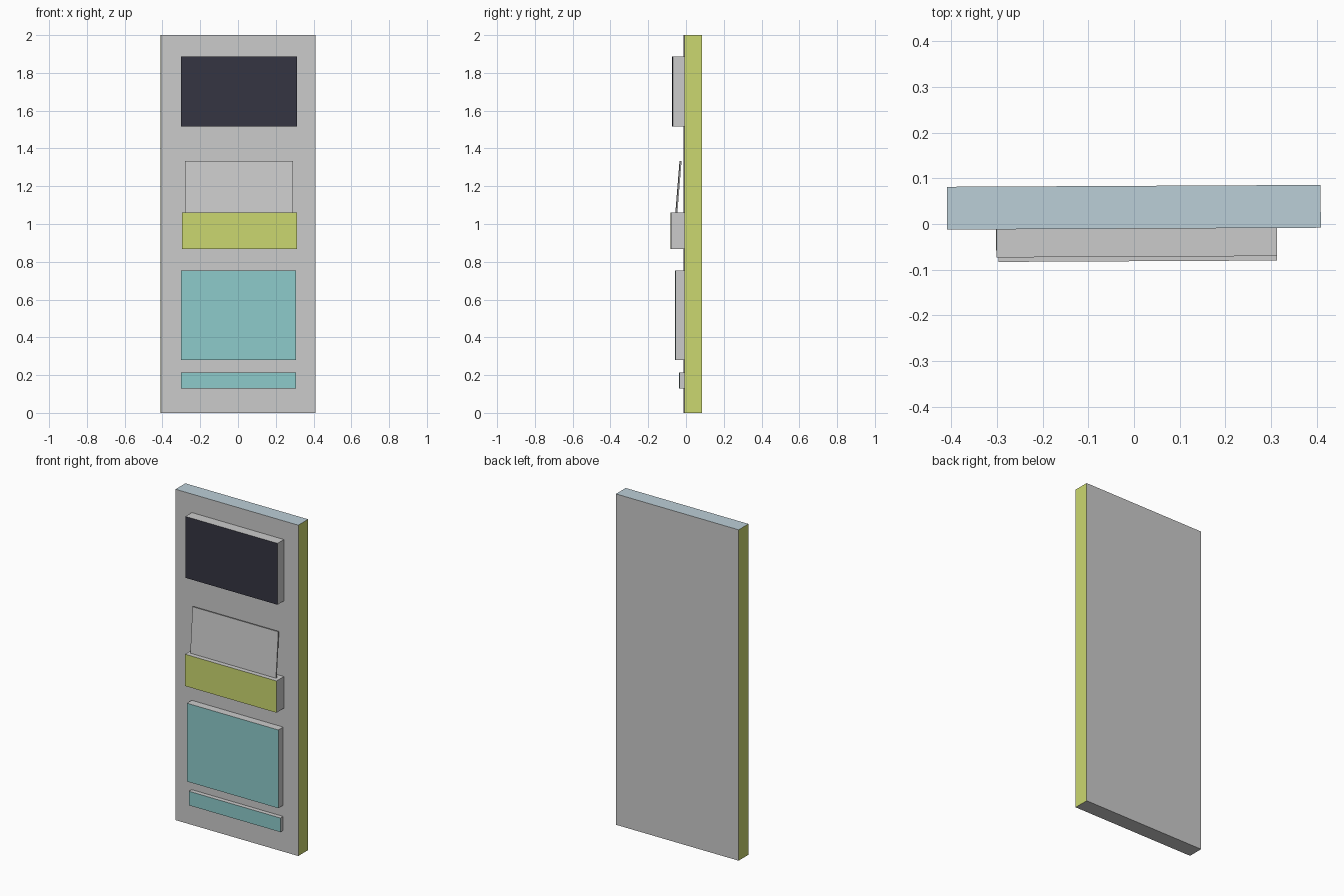
import bpy, bmesh, math
from mathutils import Matrix

if "Cube" in bpy.data.objects:
    bpy.data.objects.remove(bpy.data.objects["Cube"])

YAW = 0.005      # the whole cabinet stands very slightly turned
FACE = -0.0102   # front plane of the cabinet body


def material(name, rgb):
    m = bpy.data.materials.new(name)
    m.diffuse_color = (*rgb, 1)
    m.use_nodes = True
    m.node_tree.nodes["Principled BSDF"].inputs["Base Color"].default_value = m.diffuse_color
    return m


GREY = material("grey", (0.8, 0.8, 0.8))
DARK = material("dark_screen", (0.035, 0.035, 0.055))
YELLOW = material("yellow", (0.6, 0.68, 0.16))
TEAL = material("teal", (0.27, 0.6, 0.6))
BLUE = material("pale_blue", (0.5, 0.62, 0.68))


def box(name, x, y, z, paint=None, tilt=0.0):
    """Box from (min, max) ranges; paint maps a face direction to a material."""
    paint = paint or {}
    bm = bmesh.new()
    bmesh.ops.create_cube(bm, size=1)
    centre = [(r[0] + r[1]) / 2 for r in (x, y, z)]
    size = [r[1] - r[0] for r in (x, y, z)]
    me = bpy.data.meshes.new(name)
    mats = [GREY] + list(dict.fromkeys(paint.values()))
    if paint:
        for m in mats:
            me.materials.append(m)
    bm.normal_update()
    for f in bm.faces:
        key = tuple(round(c) for c in f.normal)
        f.material_index = mats.index(paint.get(key, GREY))
    bm.transform(Matrix.Rotation(YAW, 4, 'Z') @ Matrix.Translation(centre)
                 @ Matrix.Rotation(tilt, 4, 'X') @ Matrix.Diagonal((*size, 1)))
    bm.to_mesh(me)
    bm.free()
    ob = bpy.data.objects.new(name, me)
    bpy.context.collection.objects.link(ob)
    return ob


# Cabinet body: yellow sides, pale top
box("cabinet_body", (-0.409, 0.409), (FACE, 0.0835), (0, 2),
    {(1, 0, 0): YELLOW, (-1, 0, 0): YELLOW, (0, 0, 1): BLUE})

# Raised front panels: name, x range, front y, z range, face colour
for name, x, front, z, mat in (
        ("screen_panel", (-0.301, 0.313), -0.0717, (1.517, 1.888), DARK),
        ("control_ledge", (-0.297, 0.313), -0.0815, (0.868, 1.06), YELLOW),
        ("lower_panel", (-0.302, 0.308), -0.0565, (0.28, 0.753), TEAL),
        ("bottom_strip", (-0.302, 0.308), -0.0365, (0.128, 0.213), TEAL)):
    box(name, x, (front, FACE), z, {(0, -1, 0): mat})

# Thin leaning plate resting on the ledge
box("leaning_plate", (-0.28, 0.291), (-0.044, -0.036), (1.06, 1.333),
    tilt=-math.atan2(0.022, 0.273))
